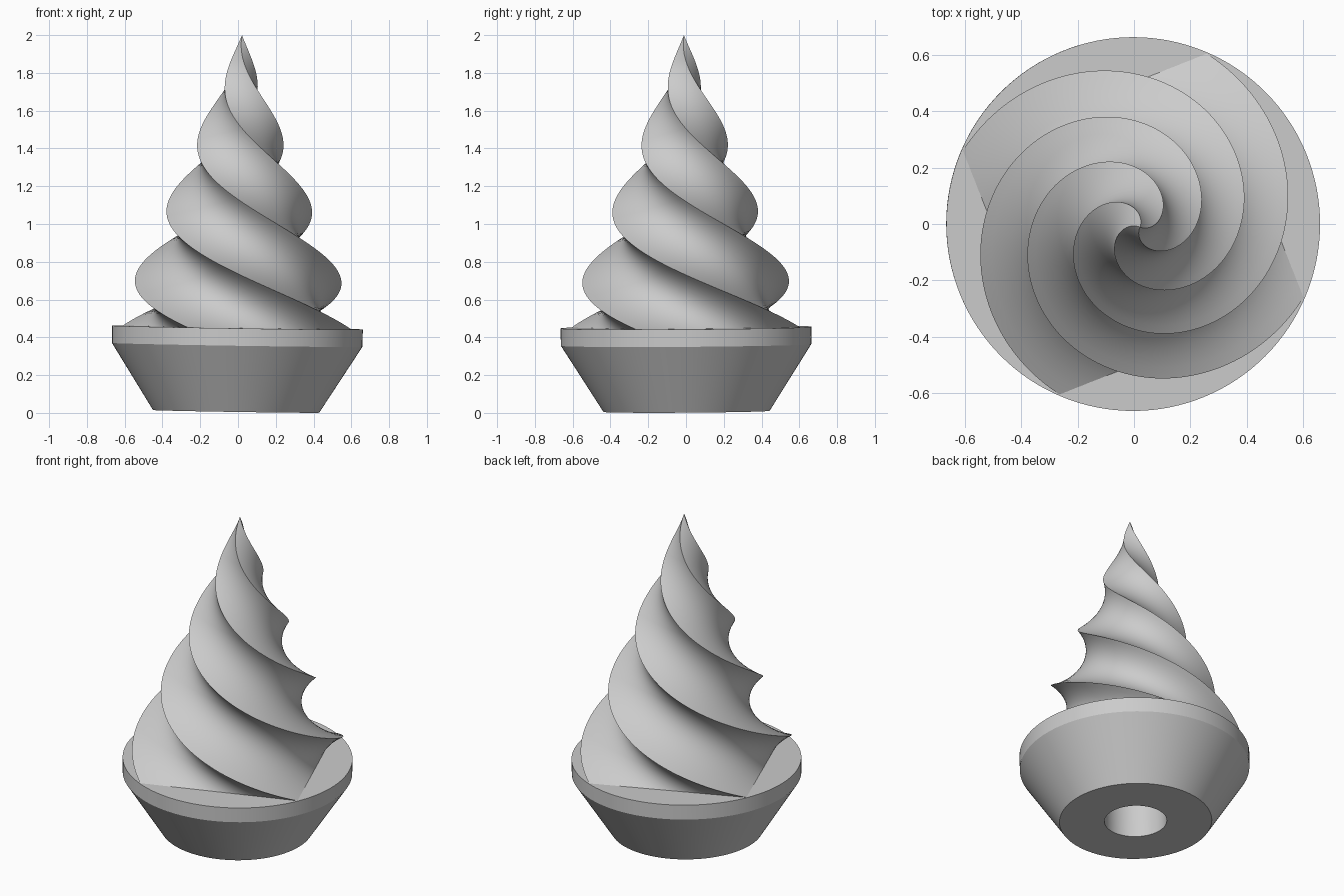
import bpy, bmesh, math
from mathutils import Matrix, Vector

cube = bpy.data.objects.get("Cube")
if cube:
    bpy.data.objects.remove(cube, do_unlink=True)

grey = bpy.data.materials.new("light_grey")
grey.use_nodes = True
colour = (0.6, 0.6, 0.6, 1)
grey.diffuse_color = colour
grey.node_tree.nodes["Principled BSDF"].inputs["Base Color"].default_value = colour

# The whole model leans very slightly
lean = (Matrix.Translation((-0.01, 0.003, 0))
        @ Matrix.Rotation(math.radians(0.9), 4, "Y")
        @ Matrix.Rotation(math.radians(0.4), 4, "X"))


def finish(name, bm):
    bmesh.ops.recalc_face_normals(bm, faces=bm.faces)
    bm.transform(lean)
    mesh = bpy.data.meshes.new(name)
    bm.to_mesh(mesh)
    bm.free()
    mesh.materials.append(grey)
    obj = bpy.data.objects.new(name, mesh)
    bpy.context.collection.objects.link(obj)
    bpy.ops.object.select_all(action="DESELECT")
    obj.select_set(True)
    bpy.context.view_layer.objects.active = obj
    bpy.ops.object.shade_smooth_by_angle(angle=math.radians(25))


def bridge(bm, lower, upper):
    n = len(lower)
    for i in range(n):
        j = (i + 1) % n
        bm.faces.new((lower[i], lower[j], upper[j], upper[i]))


# Cup: turned profile from the socket roof, under the foot, up to the top
TOP = 0.452
SIDES = 128
profile = [(0.18, 0.32), (0.18, 0.008), (0.44, 0.008), (0.663, 0.36), (0.664, TOP)]
bm = bmesh.new()
rings = []
for r, z in profile:
    rings.append([bm.verts.new((r * math.cos(a), r * math.sin(a), z))
                  for a in (math.tau * i / SIDES for i in range(SIDES))])
for lower, upper in zip(rings, rings[1:]):
    bridge(bm, lower, upper)
bm.faces.new(rings[0])
bm.faces.new(rings[-1])
finish("cup", bm)

# Swirl: a square section that twists one full turn while shrinking to a point
START, TIP = 0.446, 2.0
LEVELS, CUTS = 160, 16
corners = [Vector((math.cos(k * math.pi / 2), math.sin(k * math.pi / 2), 0)) for k in range(4)]
square = [corners[k].lerp(corners[(k + 1) % 4], i / CUTS)
          for k in range(4) for i in range(CUTS)]
bm = bmesh.new()
rings = []
for level in range(LEVELS):
    z = START + (TIP - START) * level / LEVELS
    radius = 0.426 * (TIP - z)
    angle = math.radians(68) - math.tau * (z - START) / (TIP - START)
    spin = Matrix.Translation((0, 0, z)) @ Matrix.Rotation(angle, 4, "Z")
    rings.append([bm.verts.new(spin @ (p * radius)) for p in square])
for lower, upper in zip(rings, rings[1:]):
    bridge(bm, lower, upper)
bm.faces.new(rings[0])
tip = bm.verts.new((0, 0, TIP))
last = rings[-1]
for i in range(len(last)):
    bm.faces.new((last[i], last[(i + 1) % len(last)], tip))
finish("swirl", bm)
